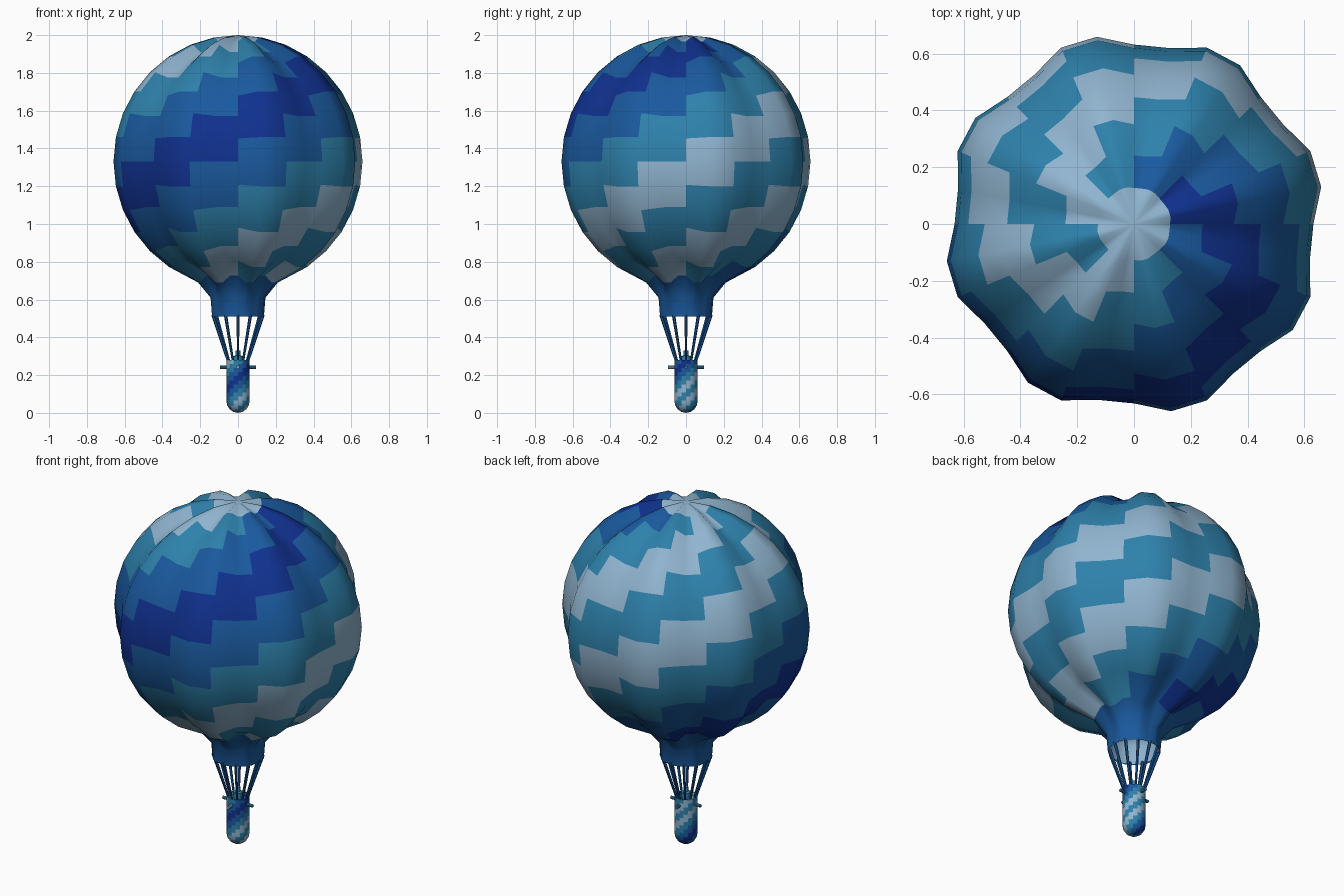
import bpy, bmesh
from math import sin, cos, pi, radians
from mathutils import Vector

if "Cube" in bpy.data.objects:
    bpy.data.objects.remove(bpy.data.objects["Cube"])

# Palette
def material(name, rgb):
    m = bpy.data.materials.new(name)
    m.diffuse_color = (*rgb, 1)
    m.use_nodes = True
    m.node_tree.nodes["Principled BSDF"].inputs["Base Color"].default_value = m.diffuse_color
    return m

DARK, MID, TEAL, LIGHT = range(4)
MATS = [material("dark_blue", (0.005, 0.03, 0.27)), material("mid_blue", (0.01, 0.10, 0.34)),
        material("teal", (0.027, 0.22, 0.41)), material("pale_blue", (0.28, 0.46, 0.63))]
BANDS = [DARK, MID, TEAL, LIGHT, TEAL, LIGHT, TEAL, MID]

def spiral(row, seg):
    """Diagonal stepped stripes: two segments wide, two rows tall, rising to the right."""
    col = (seg - 24) // 2
    return BANDS[((row - col - 1) // 2) % 8]

def finish(name, bm):
    bmesh.ops.recalc_face_normals(bm, faces=bm.faces[:])
    me = bpy.data.meshes.new(name)
    bm.to_mesh(me)
    bm.free()
    for m in MATS:
        me.materials.append(m)
    ob = bpy.data.objects.new(name, me)
    bpy.context.collection.objects.link(ob)
    return ob

def loft(name, profile, color, shape=None, smooth=True, n=32):
    """Revolve (radius, z) points; radius 0 makes a pole. color(i, seg) picks the material."""
    bm = bmesh.new()
    rings = []
    for i, (r, z) in enumerate(profile):
        if r == 0:
            rings.append([bm.verts.new((0, 0, z))] * n)
            continue
        ring = []
        for k in range(n):
            a = 2 * pi * k / n
            rr, zz = shape(i, k, r, z) if shape else (r, z)
            ring.append(bm.verts.new((rr * cos(a), rr * sin(a), zz)))
        rings.append(ring)
    for i in range(len(rings) - 1):
        for k in range(n):
            k2 = (k + 1) % n
            quad = [rings[i][k], rings[i][k2], rings[i + 1][k2], rings[i + 1][k]]
            f = bm.faces.new(list(dict.fromkeys(quad)))
            f.material_index = color(i, k)
            f.smooth = smooth
    return finish(name, bm)

# Envelope: sphere rows above a narrow neck, gathered into eight lobes
CZ, R = 1.33, 0.672
neck = [(0.14, 0.51), (0.148, 0.61), (0.215, 0.69)]
rows = list(range(-5, 8))
profile = neck + [(R * cos(radians(11.25 * j)), CZ + 0.67 * sin(radians(11.25 * j))) for j in rows] + [(0, 2.0)]
last = len(profile) - 2

def lobes(i, k, r, z):
    if k % 4 in (1, 2):
        return r, z
    if i < 2:
        return r * 0.97, z
    f = 0.97 if i == last else 0.94
    return r * f, CZ + (z - CZ) * f

def envelope_color(i, k):
    if i < 2:
        return MID
    if i == last:
        return LIGHT
    return spiral(i - 3 - 5, k)

loft("envelope", profile, envelope_color, lobes)

# Pale lining seen through the mouth
loft("mouth_lining", [(0.132, 0.512), (0.132, 0.61), (0.10, 0.66), (0, 0.68)], lambda i, k: LIGHT)

# Basket: round-bottomed tube with the same spiral tiles
BR = 0.062
basket = [(0, 0.0)] + [(BR * sin(radians(a)), 0.065 - 0.065 * cos(radians(a))) for a in (22.5, 45, 67.5)]
basket += [(BR, 0.065 + 0.0215 * i) for i in range(11)]
basket += [(0.052, 0.28), (0.05, 0.265), (0, 0.265)]
loft("basket", basket, lambda i, k: spiral(i - 8, k))
bpy.context.view_layer.objects.active = bpy.data.objects["basket"]
bpy.data.objects["basket"].select_set(True)
bpy.ops.object.shade_smooth_by_angle(angle=radians(40))

# Burner standing in the basket
loft("burner", [(0.024, 0.262), (0.024, 0.30), (0.012, 0.305), (0.012, 0.33), (0, 0.33)],
     lambda i, k: TEAL, smooth=False, n=12)

# Straight bars between two points
def bar(name, a, b, r, mat, sides=6, r2=None):
    a, b = Vector(a), Vector(b)
    bm = bmesh.new()
    bmesh.ops.create_cone(bm, cap_ends=True, segments=sides, radius1=r,
                          radius2=r2 or r, depth=(b - a).length)
    q = (b - a).to_track_quat('Z', 'Y')
    for v in bm.verts:
        v.co = q @ v.co + (a + b) / 2
    for f in bm.faces:
        f.material_index = mat
    return finish(name, bm)

# Suspension ropes from the basket rim to the mouth
for i in range(12):
    a = 2 * pi * i / 12
    bar(f"rope_{i + 1}", (0.052 * cos(a), 0.052 * sin(a), 0.27),
        (0.133 * cos(a), 0.133 * sin(a), 0.52), 0.006, MID, 6, 0.009)

# Four pegs around the basket
for i in range(4):
    a = pi / 2 * i
    d = Vector((cos(a), sin(a), 0))
    up = Vector((0, 0, 0.242))
    bar(f"peg_{i + 1}", d * 0.05 + up, d * 0.096 + up, 0.009, TEAL if i != 3 else LIGHT, 8)
